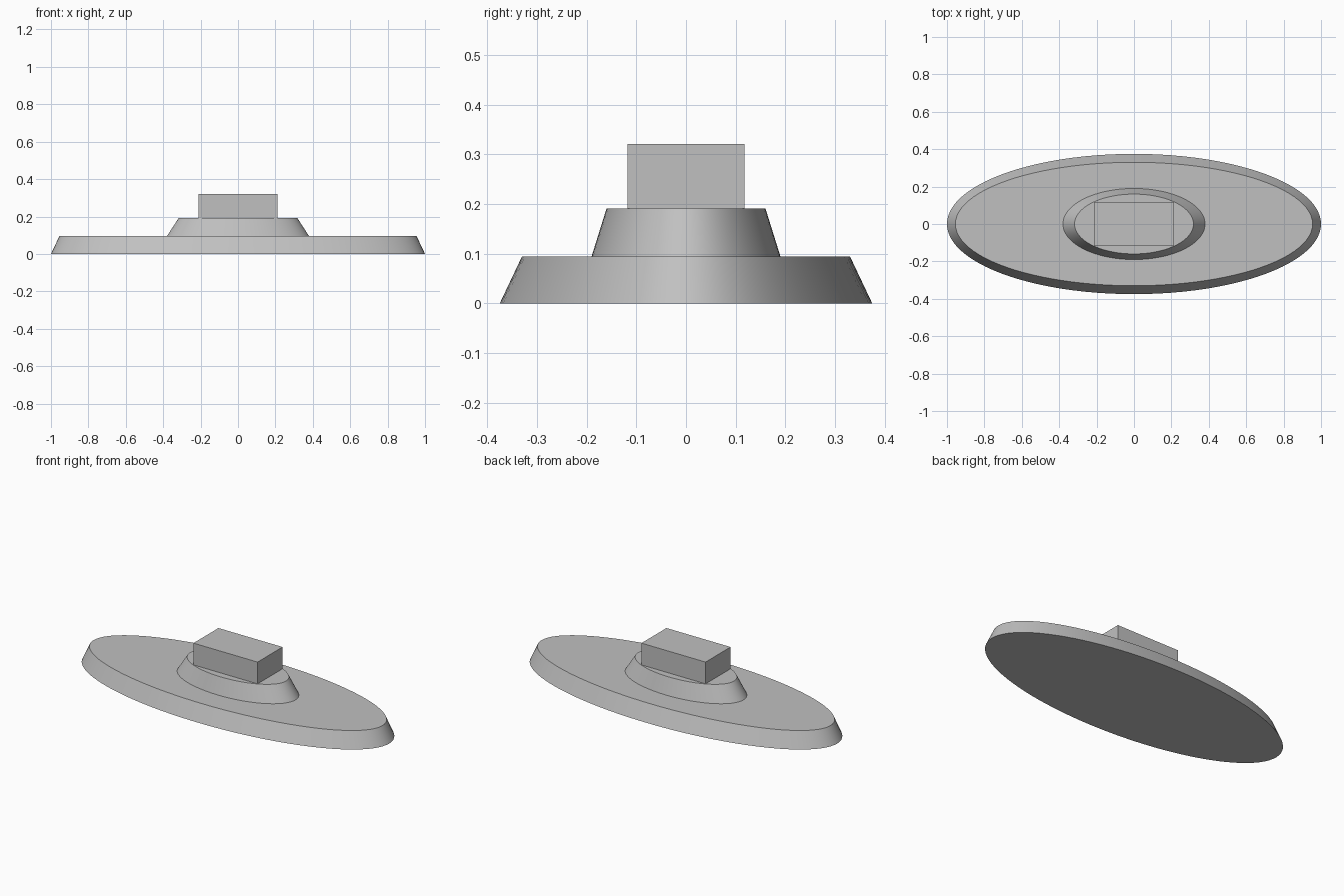
import bpy
import bmesh
from math import cos, sin, pi, radians

cube = bpy.data.objects.get("Cube")
if cube:
    bpy.data.objects.remove(cube, do_unlink=True)

# Single grey finish
grey = bpy.data.materials.new("light_grey")
grey.use_nodes = True
colour = (0.53, 0.53, 0.53, 1)
grey.diffuse_color = colour
grey.node_tree.nodes["Principled BSDF"].inputs["Base Color"].default_value = colour


def finish(name, bm):
    mesh = bpy.data.meshes.new(name)
    bmesh.ops.recalc_face_normals(bm, faces=bm.faces)
    bm.to_mesh(mesh)
    bm.free()
    mesh.materials.append(grey)
    obj = bpy.data.objects.new(name, mesh)
    bpy.context.collection.objects.link(obj)
    return obj


def oval_tier(name, bottom, top, z0, z1, sides=96):
    """Tapered oval slab; bottom and top are (x radius, y radius)."""
    bm = bmesh.new()
    rings = []
    for (rx, ry), z in ((bottom, z0), (top, z1)):
        rings.append([bm.verts.new((rx * cos(2 * pi * i / sides),
                                    ry * sin(2 * pi * i / sides), z))
                      for i in range(sides)])
    low, high = rings
    for i in range(sides):
        j = (i + 1) % sides
        bm.faces.new((low[i], low[j], high[j], high[i]))
    bm.faces.new(low)
    bm.faces.new(high)
    obj = finish(name, bm)
    bpy.ops.object.select_all(action='DESELECT')
    obj.select_set(True)
    bpy.context.view_layer.objects.active = obj
    bpy.ops.object.shade_smooth_by_angle(angle=radians(30))
    return obj


def block(name, size, z0):
    bm = bmesh.new()
    bmesh.ops.create_cube(bm, size=1)
    bmesh.ops.scale(bm, vec=size, verts=bm.verts)
    bmesh.ops.translate(bm, vec=(0, 0, z0 + size[2] / 2), verts=bm.verts)
    return finish(name, bm)


# Wide base, raised collar and top block
oval_tier("oval_base", (1.0, 0.375), (0.955, 0.33), 0, 0.095)
oval_tier("oval_collar", (0.38, 0.19), (0.318, 0.16), 0.095, 0.191)
block("top_block", (0.424, 0.236, 0.13), 0.191)
